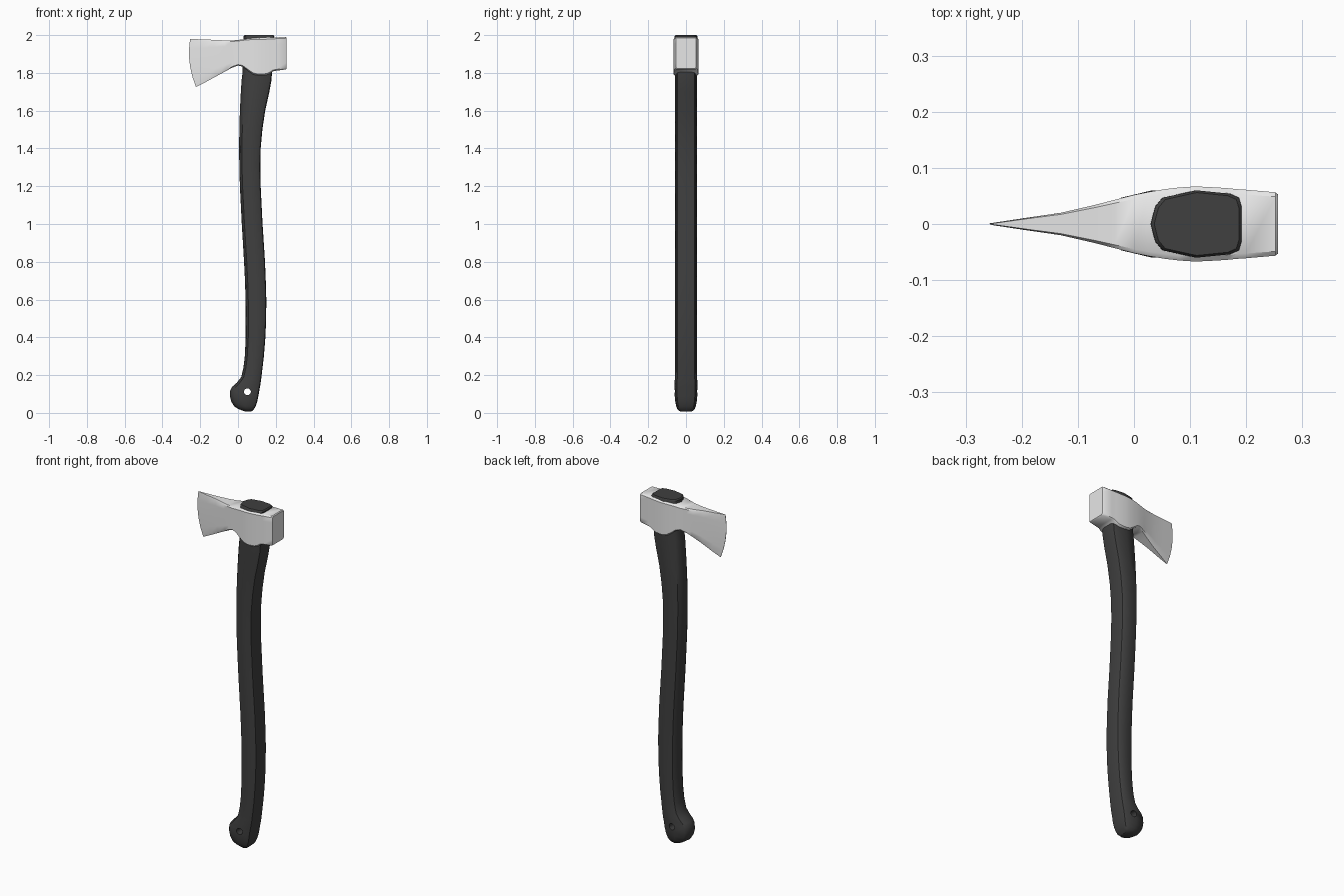
import bpy, bmesh, math


def material(name, rgb):
    m = bpy.data.materials.new(name)
    m.diffuse_color = (*rgb, 1)
    return m


steel = material("pale steel", (0.8, 0.8, 0.8))
rubber = material("charcoal grip", (0.05, 0.05, 0.05))


def loft(name, rings, mat):
    """Skin closed rings of equal length and cap both ends."""
    bm = bmesh.new()
    loops = [[bm.verts.new(p) for p in r] for r in rings]
    n = len(loops[0])
    for a, b in zip(loops, loops[1:]):
        for i in range(n):
            j = (i + 1) % n
            bm.faces.new((a[i], a[j], b[j], b[i]))
    bm.faces.new(loops[0])
    bm.faces.new(loops[-1])
    bmesh.ops.recalc_face_normals(bm, faces=bm.faces)
    me = bpy.data.meshes.new(name)
    bm.to_mesh(me)
    bm.free()
    me.materials.append(mat)
    ob = bpy.data.objects.new(name, me)
    bpy.context.collection.objects.link(ob)
    return ob


def activate(ob):
    bpy.ops.object.select_all(action='DESELECT')
    ob.select_set(True)
    bpy.context.view_layer.objects.active = ob


def smooth(ob, angle):
    activate(ob)
    bpy.ops.object.shade_smooth_by_angle(angle=math.radians(angle))


# Handle: z, left x, right x, half thickness
handle_rows = [
    (0.008, 0.035, 0.072, 0.032), (0.02, 0.003, 0.085, 0.046),
    (0.035, -0.02, 0.093, 0.052), (0.06, -0.036, 0.102, 0.057),
    (0.09, -0.043, 0.108, 0.06), (0.12, -0.041, 0.113, 0.06),
    (0.14, -0.029, 0.117, 0.06), (0.16, -0.006, 0.12, 0.06),
    (0.19, 0.017, 0.124, 0.059), (0.24, 0.029, 0.13, 0.058),
    (0.3, 0.036, 0.137, 0.058), (0.4, 0.041, 0.145, 0.058),
    (0.5, 0.041, 0.149, 0.058), (0.6, 0.04, 0.15, 0.058),
    (0.7, 0.037, 0.147, 0.058), (0.8, 0.032, 0.143, 0.058),
    (1.0, 0.02, 0.13, 0.058), (1.2, 0.01, 0.12, 0.058),
    (1.3, 0.007, 0.118, 0.058), (1.4, 0.006, 0.12, 0.058),
    (1.5, 0.007, 0.129, 0.058), (1.6, 0.01, 0.144, 0.058),
    (1.7, 0.015, 0.166, 0.058), (1.76, 0.019, 0.177, 0.058),
    (1.8, 0.024, 0.18, 0.058), (1.9, 0.027, 0.188, 0.06),
    (1.994, 0.03, 0.192, 0.06), (2.0, 0.036, 0.187, 0.056),
]
# Cross-section from belly to back: fraction across, fraction of half thickness
half = [(0.05, 0.52), (0.13, 0.78), (0.5, 1), (0.87, 0.9), (0.97, 0.78), (1, 0.5)]
section = [(0, 0)] + half + [(t, -w) for t, w in reversed(half)]
handle = loft("handle", [[(l + (r - l) * t, w * h, z) for t, w in section]
                         for z, l, r, h in handle_rows], rubber)

# Lanyard hole through the knob
bpy.ops.mesh.primitive_cylinder_add(vertices=20, radius=0.018, depth=0.3,
                                    location=(0.05, 0, 0.112),
                                    rotation=(math.pi / 2, 0, 0))
cutter = bpy.context.object
cutter.name = "hole_cutter"
cutter.hide_render = True
cutter.data.materials.append(rubber)
mod = handle.modifiers.new("hole", 'BOOLEAN')
mod.operation = 'DIFFERENCE'
mod.solver = 'EXACT'
mod.object = cutter
activate(handle)
bpy.ops.object.modifier_apply(modifier="hole")
bpy.data.objects.remove(cutter)
smooth(handle, 40)

# Axe head: top x, bottom x, top z, bottom z, half width, bulge of edge
head_rows = [
    (-0.253, -0.222, 1.98, 1.725, 0.001, -0.019),
    (-0.19, -0.17, 1.977, 1.752, 0.011, -0.01),
    (-0.13, -0.115, 1.975, 1.782, 0.02, -0.005),
    (-0.07, -0.06, 1.972, 1.812, 0.034, 0),
    (-0.035, -0.03, 1.972, 1.828, 0.043, 0),
    (0, 0, 1.974, 1.839, 0.052, 0),
    (0.025, 0.025, 1.978, 1.833, 0.057, 0),
    (0.055, 0.055, 1.982, 1.81, 0.062, 0),
    (0.08, 0.08, 1.984, 1.792, 0.065, 0),
    (0.11, 0.11, 1.985, 1.785, 0.067, 0),
    (0.15, 0.15, 1.986, 1.788, 0.065, 0),
    (0.17, 0.17, 1.987, 1.797, 0.0635, 0),
    (0.185, 0.185, 1.987, 1.808, 0.062, 0),
    (0.2, 0.2, 1.988, 1.811, 0.061, 0),
    (0.252, 0.252, 1.99, 1.818, 0.0565, 0),
    (0.257, 0.257, 1.986, 1.822, 0.0525, 0),
]
# One side of a ring, from top to bottom: depth fraction, width fraction
side = [(0, 0.86), (0.04, 1), (0.2, 1), (0.4, 1), (0.6, 1), (0.8, 1), (0.96, 1), (1, 0.86)]
ring = side + [(t, -w) for t, w in reversed(side)]
head = loft("axe_head", [[(xt + (xb - xt) * t + b * 4 * t * (1 - t), w * h, zt + (zb - zt) * t)
                          for t, w in ring]
                         for xt, xb, zt, zb, h, b in head_rows], steel)
smooth(head, 40)
